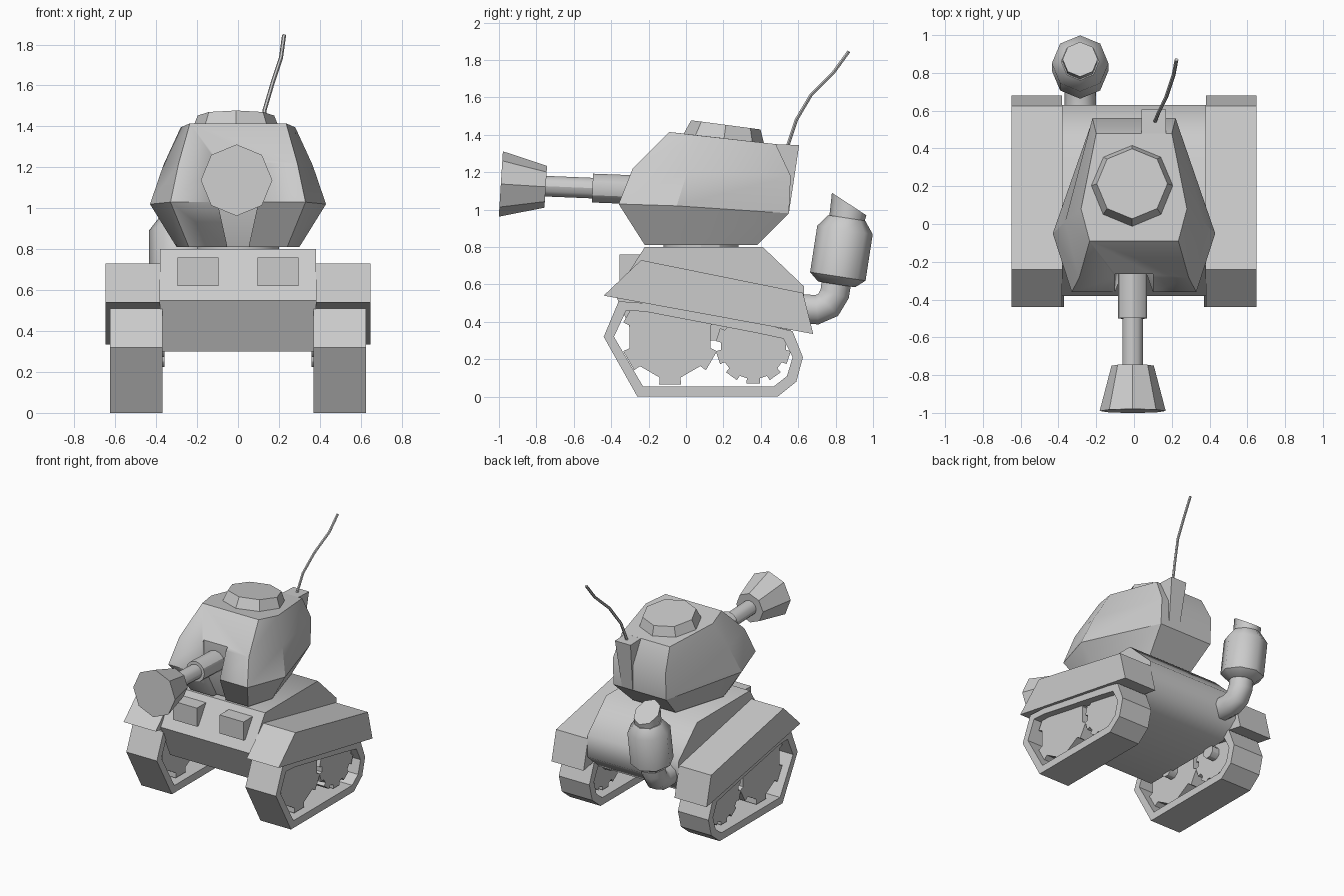
import bpy, bmesh, math
from mathutils import Vector

cube = bpy.data.objects.get("Cube")
if cube:
    bpy.data.objects.remove(cube, do_unlink=True)

grey = bpy.data.materials.new("plain_grey")
grey.use_nodes = True
GREY = (0.6, 0.6, 0.6, 1)
grey.diffuse_color = GREY
grey.node_tree.nodes["Principled BSDF"].inputs["Base Color"].default_value = GREY


def finish(name, bm, angle=30):
    """Turn a bmesh into a shaded object."""
    bmesh.ops.recalc_face_normals(bm, faces=bm.faces)
    mesh = bpy.data.meshes.new(name)
    bm.to_mesh(mesh)
    bm.free()
    mesh.materials.append(grey)
    ob = bpy.data.objects.new(name, mesh)
    bpy.context.collection.objects.link(ob)
    bpy.ops.object.select_all(action="DESELECT")
    ob.select_set(True)
    bpy.context.view_layer.objects.active = ob
    bpy.ops.object.shade_smooth_by_angle(angle=math.radians(angle))
    return ob


def loft(name, rings, angle=30, capped=True, closed=False):
    """Skin a list of rings with equal point counts."""
    bm = bmesh.new()
    loops = [[bm.verts.new(p) for p in ring] for ring in rings]
    pairs = list(zip(loops, loops[1:]))
    if closed:
        pairs.append((loops[-1], loops[0]))
    for a, b in pairs:
        for i in range(len(a)):
            j = (i + 1) % len(a)
            bm.faces.new((a[i], a[j], b[j], b[i]))
    if capped and not closed:
        bm.faces.new(loops[0])
        bm.faces.new(loops[-1])
    return finish(name, bm, angle)


def prism(name, profile, x0, x1, angle=30):
    """Extrude a side profile of (y, z) points across x."""
    return loft(name, [[(x, y, z) for y, z in profile] for x in (x0, x1)], angle)


def lathe(name, start, end, profile, sides, angle=30, turn=0.0):
    """Turn (fraction, radius) points about the axis from start to end."""
    a, b = Vector(start), Vector(end)
    axis = (b - a).normalized()
    u = Vector((1, 0, 0))
    v = axis.cross(u)
    rings = []
    for t, r in profile:
        c = a.lerp(b, t)
        steps = [math.tau * (i + turn) / sides for i in range(sides)]
        rings.append([c + r * (math.cos(s) * u + math.sin(s) * v) for s in steps])
    return loft(name, rings, angle)


def tube(name, points, radius, sides, angle=50):
    """Sweep a circle along a path."""
    pts = [Vector(p) for p in points]
    rings = []
    for i, p in enumerate(pts):
        d = (pts[min(i + 1, len(pts) - 1)] - pts[max(i - 1, 0)]).normalized()
        u = (Vector((1, 0, 0)) - d * d.x).normalized()
        v = d.cross(u)
        rings.append([p + radius * (math.cos(math.tau * k / sides) * u
                                    + math.sin(math.tau * k / sides) * v)
                      for k in range(sides)])
    return loft(name, rings, angle)


def gear(cy, cz, root, tip, teeth, width):
    """Outline of a wheel with square teeth, one pointing straight down."""
    pts = []
    for k in range(teeth):
        mid = -math.pi / 2 + math.tau * k / teeth
        for off, r in ((-width, root), (-width * 0.9, tip), (width * 0.9, tip), (width, root)):
            pts.append((cy + r * math.cos(mid + off), cz + r * math.sin(mid + off)))
    return pts


# Hull
prism("hull", [(-0.22, 0.80), (0.41, 0.80), (0.63, 0.59), (0.63, 0.42),
               (0.50, 0.30), (-0.27, 0.30), (-0.38, 0.55)], -0.38, 0.38, 50)

# Tracks, wheels, fenders and lamps on both sides
outer = [(-0.26, 0), (0.49, 0), (0.59, 0.08), (0.625, 0.21), (0.57, 0.35),
         (0.40, 0.39), (-0.22, 0.50), (-0.36, 0.51), (-0.44, 0.32)]
inner = [(-0.23, 0.055), (0.47, 0.055), (0.54, 0.11), (0.57, 0.21), (0.52, 0.31),
         (0.38, 0.34), (-0.22, 0.455), (-0.32, 0.46), (-0.385, 0.32)]
fender = [(-0.44, 0.54), (-0.24, 0.73), (0.625, 0.555), (0.68, 0.335)]
for side, s in (("left", 1), ("right", -1)):
    xi, xo = 0.37 * s, 0.625 * s
    loft(side + "_track", [[(x, y, z) for y, z in path] for x, path in
                           ((xi, outer), (xo, outer), (xo, inner), (xi, inner))], closed=True)
    prism(side + "_front_wheel", gear(-0.085, 0.32, 0.225, 0.262, 6, 0.25), 0.42 * s, 0.57 * s)
    prism(side + "_rear_wheel", gear(0.36, 0.27, 0.175, 0.202, 10, 0.2), 0.42 * s, 0.57 * s)
    prism(side + "_front_axle", gear(-0.085, 0.32, 0.05, 0.05, 4, 0.4), 0.36 * s, 0.43 * s)
    prism(side + "_rear_axle", gear(0.36, 0.27, 0.05, 0.05, 4, 0.4), 0.36 * s, 0.43 * s)
    prism(side + "_fender", fender, 0.38 * s, 0.648 * s)
    prism(side + "_lamp", [(-0.355, 0.62), (-0.355, 0.76), (-0.23, 0.76), (-0.30, 0.62)],
          0.095 * s, 0.295 * s)

# Turret shell: mirrored rings of front, side and rear corners
half_rings = [
    [(0.24, -0.22, 0.81), (0.30, -0.02, 0.81), (0.18, 0.38, 0.81)],
    [(0.33, -0.36, 1.03), (0.43, -0.05, 1.02), (0.22, 0.55, 0.98)],
    [(0.29, -0.285, 1.22), (0.365, 0.01, 1.21), (0.22, 0.56, 1.18)],
    [(0.235, -0.09, 1.415), (0.28, 0.08, 1.395), (0.20, 0.48, 1.35)],
]
turret = loft("turret", [h + [(-x, y, z) for x, y, z in reversed(h)] for h in half_rings], 32)
lathe("turret_ring", (0, 0.08, 0.78), (0, 0.08, 0.83), [(0, 0.2), (1, 0.2)], 12)

# Slot in the turret front for the gun
slot = loft("slot_cutter", [[(-w, y, z) for y in (-0.5,)] + [(w, -0.5, z), (w, b, z), (-w, b, z)]
                            for w, z, b in ((0.045, 0.78, -0.17), (0.10, 1.03, -0.26), (0.10, 1.24, -0.26))])
slot.hide_render = True
slot.hide_viewport = True
cut = turret.modifiers.new("gun_slot", "BOOLEAN")
cut.operation = "DIFFERENCE"
cut.object = slot
cut.solver = "EXACT"

# Antenna block on the turret back
loft("antenna_block", [
    [(0.06, 0.42, 0.95), (0.15, 0.42, 0.95), (0.15, 0.55, 0.98), (0.06, 0.55, 0.98)],
    [(0.04, 0.42, 1.352), (0.17, 0.42, 1.352), (0.17, 0.605, 1.345), (0.04, 0.605, 1.345)]])
tube("antenna", [(0.11, 0.54, 1.33), (0.13, 0.59, 1.48), (0.17, 0.67, 1.615),
                 (0.21, 0.79, 1.735), (0.225, 0.87, 1.845)], 0.01, 6)

# Hatch
lathe("hatch", (-0.01, 0.202, 1.37), (-0.01, 0.213, 1.453), [(0, 0.22), (1, 0.187)], 8)

# Gun
x = -0.007
lathe("gun_sleeve", (x, -0.24, 1.105), (x, -0.50, 1.115), [(0, 0.077), (1, 0.077)], 12)
lathe("gun_barrel", (x, -0.48, 1.114), (x, -0.77, 1.126), [(0, 0.055), (1, 0.055)], 12)
lathe("gun_muzzle", (x, -0.75, 1.122), (x, -0.99, 1.137), [(0, 0.112), (1, 0.175)], 8)

# Exhaust
x = -0.285
tube("exhaust_pipe", [(x, 0.58, 0.47), (x, 0.70, 0.465), (x, 0.76, 0.49),
                      (x, 0.795, 0.55), (x, 0.81, 0.65)], 0.083, 10)
lathe("exhaust_can", (x, 0.805, 0.60), (x, 0.86, 0.955),
      [(0, 0.10), (0.12, 0.15), (0.82, 0.15), (1, 0.10)], 8, 46)
neck = lathe("exhaust_neck", (x, 0.855, 0.92), (x, 0.872, 1.03), [(0, 0.093), (1, 0.093)], 8, 46)
for v in neck.data.vertices:
    if v.co.z > 0.98:
        v.co.z -= 0.5 * (v.co.y - 0.872)
